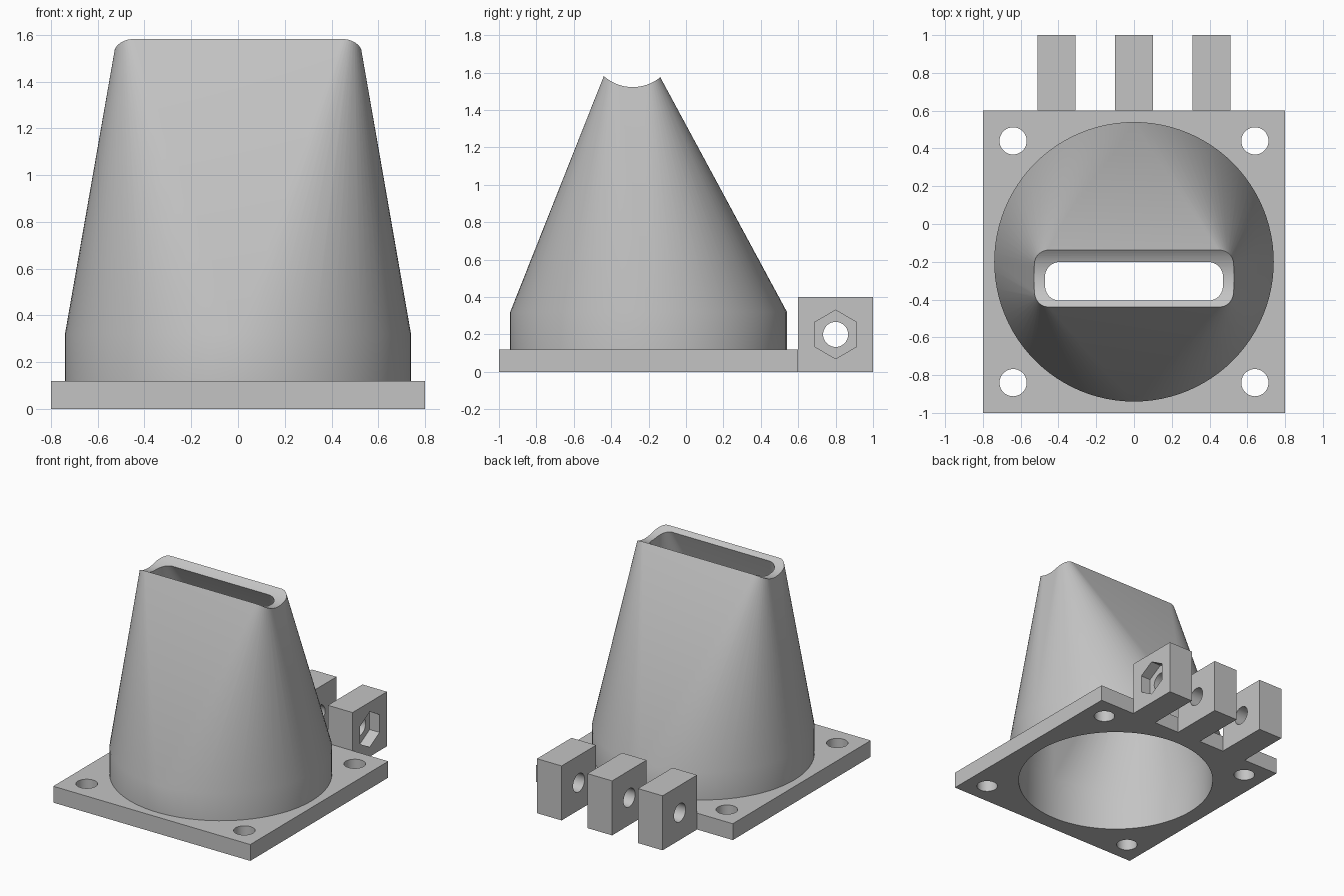
import bpy, bmesh
from math import sin, cos, pi, radians

cube = bpy.data.objects.get("Cube")
if cube:
    bpy.data.objects.remove(cube, do_unlink=True)

grey = bpy.data.materials.new("light_grey")
grey.use_nodes = True
colour = (0.55, 0.55, 0.55, 1)
grey.diffuse_color = colour
grey.node_tree.nodes["Principled BSDF"].inputs["Base Color"].default_value = colour


def hull(name, points):
    """Convex solid around a set of points."""
    bm = bmesh.new()
    for p in points:
        bm.verts.new(p)
    bmesh.ops.convex_hull(bm, input=bm.verts[:])
    loose = [v for v in bm.verts if not v.link_faces]
    bmesh.ops.delete(bm, geom=loose, context='VERTS')
    bmesh.ops.dissolve_limit(bm, angle_limit=0.001, verts=bm.verts[:], edges=bm.edges[:])
    bmesh.ops.recalc_face_normals(bm, faces=bm.faces[:])
    mesh = bpy.data.meshes.new(name)
    bm.to_mesh(mesh)
    bm.free()
    obj = bpy.data.objects.new(name, mesh)
    bpy.context.collection.objects.link(obj)
    return obj


def box(name, x0, x1, y0, y1, z0, z1):
    return hull(name, [(x, y, z) for x in (x0, x1) for y in (y0, y1) for z in (z0, z1)])


def ring(x, y, z, r, n=96):
    return [(x + r * cos(2 * pi * i / n), y + r * sin(2 * pi * i / n), z) for i in range(n)]


def rod_x(name, x0, x1, y, z, r, n):
    """Prism along x, with a corner pointing straight up."""
    return hull(name, [(x, y + r * sin(2 * pi * i / n), z + r * cos(2 * pi * i / n))
                       for x in (x0, x1) for i in range(n)])


def rounded_rect(half_x, y0, y1, z, r, n=12):
    """Rounded rectangle at height z."""
    pts = []
    for k, (sx, yc) in enumerate(((1, y1 - r), (-1, y1 - r), (-1, y0 + r), (1, y0 + r))):
        for i in range(n + 1):
            a = pi / 2 * (k + i / n)
            pts.append((sx * (half_x - r) + r * cos(a), yc + r * sin(a), z))
    return pts


def finish(obj, cutters):
    """Cut, colour and shade a part."""
    bpy.ops.object.select_all(action='DESELECT')
    obj.select_set(True)
    bpy.context.view_layer.objects.active = obj
    for cutter in cutters:
        cutter.hide_render = True
        mod = obj.modifiers.new("cut", 'BOOLEAN')
        mod.operation, mod.solver, mod.object = 'DIFFERENCE', 'EXACT', cutter
        bpy.ops.object.modifier_apply(modifier=mod.name)
        bpy.data.objects.remove(cutter, do_unlink=True)
    obj.data.materials.clear()
    obj.data.materials.append(grey)
    bpy.ops.object.shade_smooth_by_angle(angle=radians(30))


CY = -0.2          # centre of plate and funnel
PLATE = 0.12       # plate thickness
NECK = 0.32        # top of the straight collar
TOP = 1.6
BORE = 0.68

# Base plate with central bore and four screw holes
plate = box("base_plate", -0.8, 0.8, CY - 0.8, CY + 0.8, 0, PLATE)
holes = [hull("bore_cutter", ring(0, CY, -0.1, BORE) + ring(0, CY, 0.3, BORE))]
for sx in (-1, 1):
    for sy in (-1, 1):
        x, y = 0.64 * sx, CY + 0.64 * sy
        holes.append(hull("screw_cutter", ring(x, y, -0.1, 0.072, 40) + ring(x, y, 0.3, 0.072, 40)))
finish(plate, holes)

# Funnel from round collar to slot, with a concave rim
funnel = hull("funnel", ring(0, CY, PLATE, 0.74) + ring(0, CY, NECK, 0.74)
              + rounded_rect(0.516, -0.432, -0.151, TOP, 0.06))
rim = rod_x("rim_cutter", -1, 1, -0.285, 1.755, 0.2325, 96)
inside = hull("inside_cutter", ring(0, CY, -0.1, BORE) + ring(0, CY, NECK, BORE)
              + rounded_rect(0.458, -0.388, -0.235, TOP, 0.05))
finish(funnel, [rim, inside])

# Three hinge lugs, the left one with a hexagonal nut pocket
for name, x in (("right", -0.41), ("middle", 0), ("left", 0.41)):
    lug = box(name + "_hinge_lug", x - 0.1, x + 0.1, 0.6, 1, 0, 0.4)
    cuts = [rod_x("pin_cutter", x - 0.2, x + 0.2, 0.8, 0.2, 0.067, 40)]
    if name == "left":
        cuts.append(rod_x("nut_cutter", x + 0.02, x + 0.2, 0.8, 0.2, 0.13, 6))
    finish(lug, cuts)
